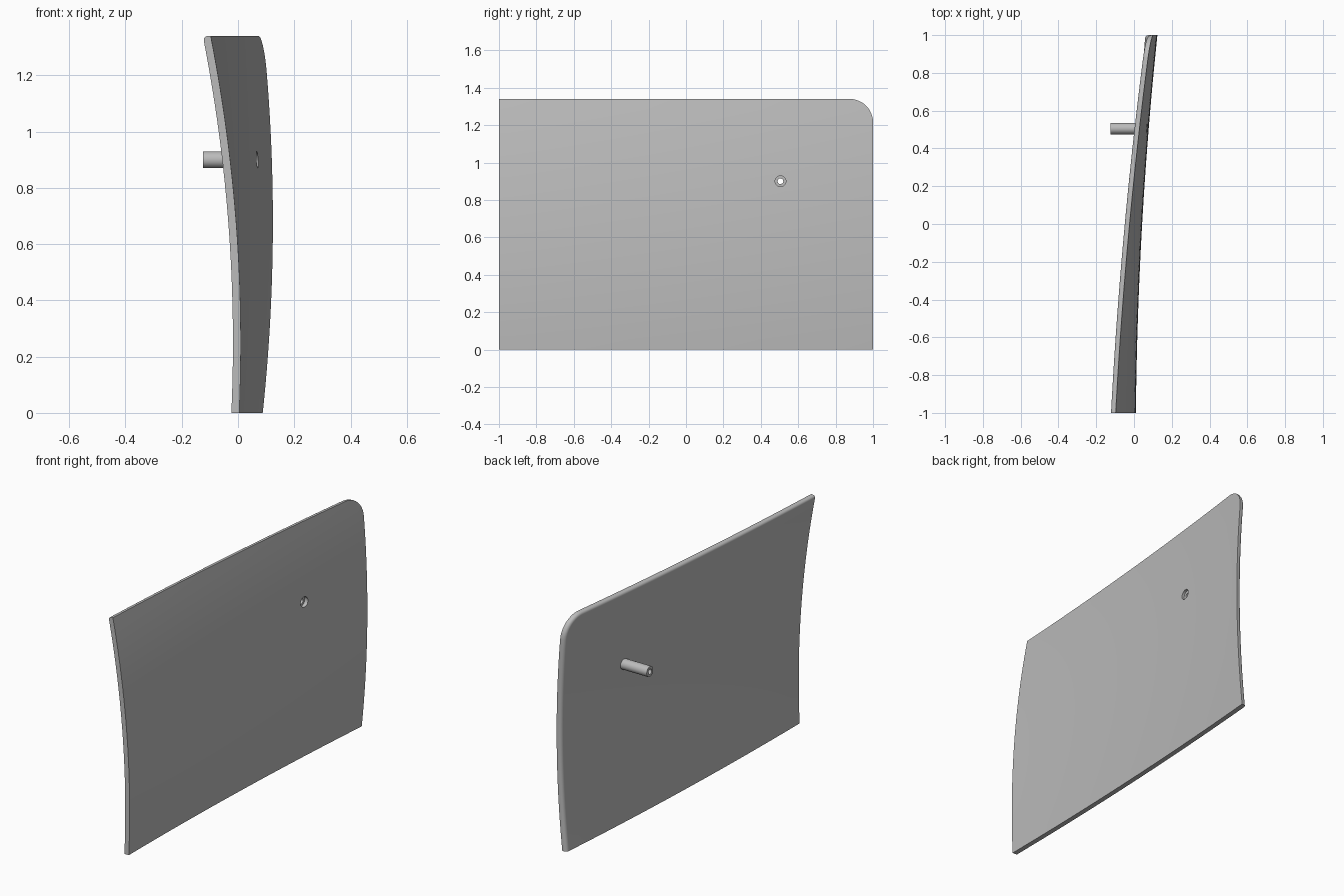
import bpy, bmesh, math
from mathutils import Matrix, Vector

if "Cube" in bpy.data.objects:
    bpy.data.objects.remove(bpy.data.objects["Cube"], do_unlink=True)

HEIGHT, CORNER, THICK, FILLET = 1.34, 0.125, 0.028, 0.018
COLS, ARC, ROWS = 28, 10, 24
PIN_Y, PIN_Z, PIN_R, BORE_R = 0.505, 0.9, 0.03, 0.015

grey = bpy.data.materials.new("plain grey")
grey.use_nodes = True
grey.diffuse_color = (0.5, 0.5, 0.5, 1)
grey.node_tree.nodes["Principled BSDF"].inputs["Base Color"].default_value = (0.5, 0.5, 0.5, 1)


def finish(bm, name):
    bmesh.ops.recalc_face_normals(bm, faces=bm.faces[:])
    mesh = bpy.data.meshes.new(name)
    bm.to_mesh(mesh)
    bm.free()
    mesh.materials.append(grey)
    obj = bpy.data.objects.new(name, mesh)
    bpy.context.collection.objects.link(obj)
    return obj


def smooth(obj):
    bpy.ops.object.select_all(action="DESELECT")
    obj.select_set(True)
    bpy.context.view_layer.objects.active = obj
    bpy.ops.object.shade_smooth_by_angle(angle=math.radians(32))


def surface_x(y, z):
    """Saddle: bulges outward over the height, hollows slightly along the length."""
    front = 0.010 - 0.09 * (z - 0.25) ** 2
    back = 0.124 - 0.078 * (z - 0.68) ** 2
    t = (y + 1) / 2
    return front * (1 - t) + back * t - 0.02 * (1 - y * y)


def columns(inset):
    """Length and height of every column, with one rounded upper corner."""
    r = CORNER - inset
    y0, z0 = 1 - CORNER, HEIGHT - CORNER
    cols = [(-1 + (y0 + 1) * i / COLS, z0 + r) for i in range(COLS)]
    for i in range(ARC + 1):
        a = math.pi / 2 * i / ARC
        cols.append((y0 + r * math.sin(a), z0 + r * math.cos(a)))
    return cols


# Curved panel: outer skin, filleted rim, inner skin
bm = bmesh.new()


def point(y, z, offset):
    return bm.verts.new((surface_x(y, z) - offset, y, z))


def skin(inset, offset):
    grid = [[point(y, top * j / ROWS, offset) for j in range(ROWS + 1)]
            for y, top in columns(inset)]
    for a, b in zip(grid, grid[1:]):
        for j in range(ROWS):
            bm.faces.new((a[j], b[j], b[j + 1], a[j + 1]))
    return grid


def top_and_back(grid):
    return [c[-1] for c in grid] + grid[-1][-2::-1]


outer = skin(0, 0)
inner = skin(FILLET, THICK)
rings = [top_and_back(outer)]
for k in range(5):
    a = math.pi / 2 * k / 5
    inset = FILLET * (1 - math.cos(a))
    offset = THICK - FILLET * (1 - math.sin(a))
    cols = columns(inset)
    y_end, z_end = cols[-1]
    path = cols + [(y_end, z_end * j / ROWS) for j in range(ROWS - 1, -1, -1)]
    rings.append([point(y, z, offset) for y, z in path])
rings.append(top_and_back(inner))
for a, b in zip(rings, rings[1:]):
    for i in range(len(a) - 1):
        bm.faces.new((a[i], a[i + 1], b[i + 1], b[i]))

# Plain front and bottom edges, closed around the fillet ends
for i in range(len(outer) - 2):
    bm.faces.new((outer[i][0], outer[i + 1][0], inner[i + 1][0], inner[i][0]))
bm.faces.new([outer[-2][0]] + [r[-1] for r in rings] + [inner[-2][0]])
for j in range(ROWS - 1):
    bm.faces.new((outer[0][j], outer[0][j + 1], inner[0][j + 1], inner[0][j]))
bm.faces.new([outer[0][-2]] + [r[0] for r in rings] + [inner[0][-2]])
panel = finish(bm, "curved_panel")

# Round hole through the panel
bm = bmesh.new()
along_x = Matrix.Rotation(math.pi / 2, 4, "Y")
bmesh.ops.create_cone(bm, cap_ends=True, segments=32, radius1=PIN_R - 0.001,
                      radius2=PIN_R - 0.001, depth=0.4,
                      matrix=Matrix.Translation((0.05, PIN_Y, PIN_Z)) @ along_x)
cutter = finish(bm, "hole_cutter")
cut = panel.modifiers.new("hole", "BOOLEAN")
cut.operation, cut.solver, cut.object = "DIFFERENCE", "EXACT", cutter
bpy.context.view_layer.objects.active = panel
bpy.ops.object.modifier_apply(modifier=cut.name)
bpy.data.objects.remove(cutter, do_unlink=True)
smooth(panel)

# Hollow pin behind the hole, its end recessed below the outer skin
bm = bmesh.new()
floor_x = surface_x(PIN_Y, PIN_Z) - 0.018
loops = []
for x, r in ((-0.124, PIN_R), (floor_x, PIN_R), (floor_x, BORE_R), (-0.124, BORE_R)):
    loops.append([bm.verts.new(Vector((x, PIN_Y, PIN_Z)) + r * Vector((0, math.cos(a), math.sin(a))))
                  for a in (math.tau * i / 32 for i in range(32))])
for a, b in zip(loops, loops[1:] + loops[:1]):
    for i in range(32):
        bm.faces.new((a[i], a[i - 1], b[i - 1], b[i]))
smooth(finish(bm, "hollow_pin"))
